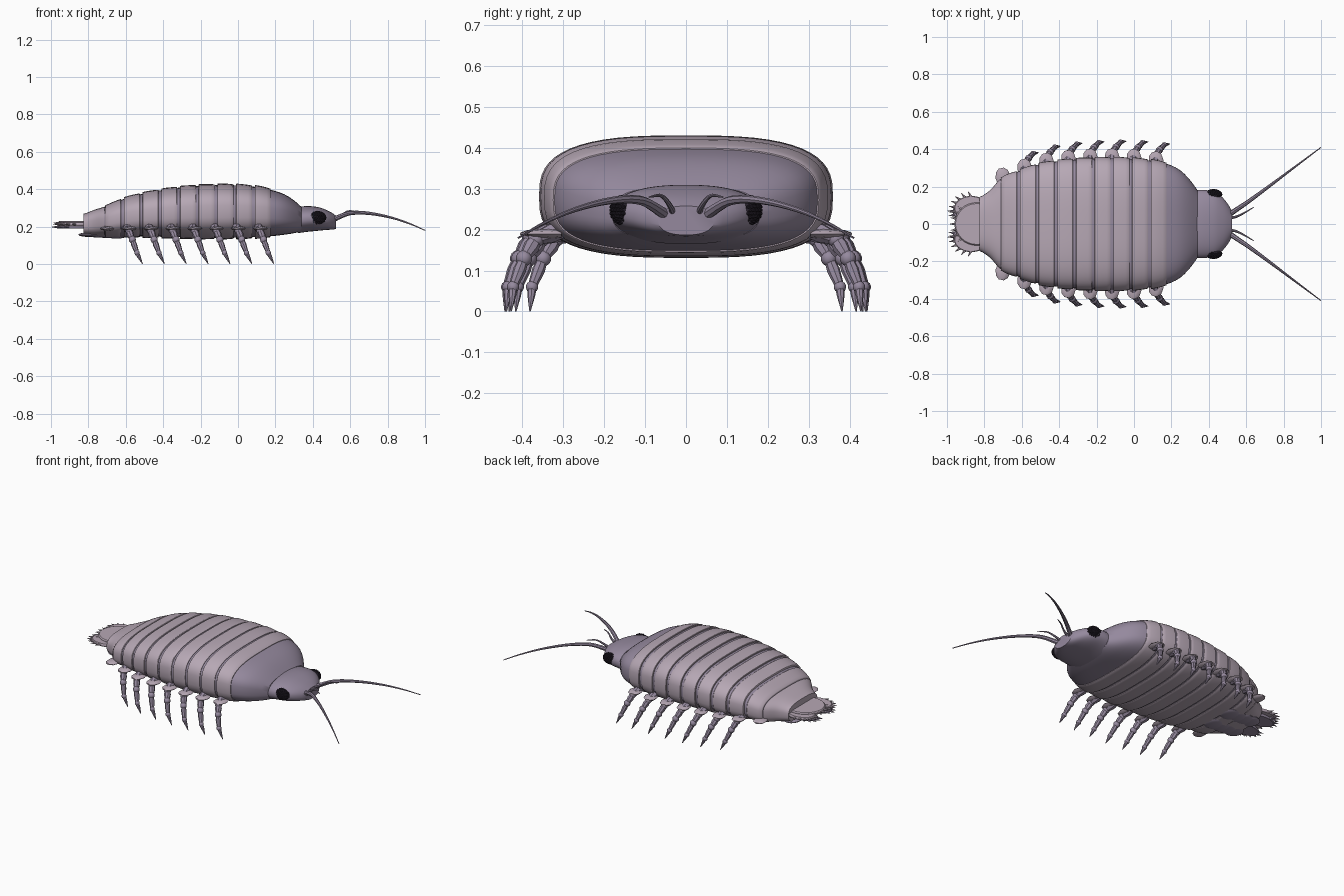
import bpy, bmesh
from math import sin, cos, pi, copysign
from mathutils import Vector, Matrix

if "Cube" in bpy.data.objects:
    bpy.data.objects.remove(bpy.data.objects["Cube"])


def material(name, rgb):
    m = bpy.data.materials.new(name)
    m.diffuse_color = (*rgb, 1)
    m.use_nodes = True
    m.node_tree.nodes["Principled BSDF"].inputs["Base Color"].default_value = m.diffuse_color
    return m


SHELL = material("shell", (0.47, 0.39, 0.46))
SKIN = material("skin", (0.30, 0.25, 0.34))
EYE = material("eye_dark", (0.02, 0.015, 0.025))


def finish(bm, name, mat):
    bmesh.ops.recalc_face_normals(bm, faces=bm.faces)
    me = bpy.data.meshes.new(name)
    bm.to_mesh(me)
    bm.free()
    me.materials.append(mat)
    ob = bpy.data.objects.new(name, me)
    bpy.context.collection.objects.link(ob)
    return ob


def skin_rings(bm, rings):
    vs = [[bm.verts.new(p) for p in r] for r in rings]
    n = len(vs[0])
    for a, b in zip(vs, vs[1:]):
        for i in range(n):
            bm.faces.new((a[i], a[(i + 1) % n], b[(i + 1) % n], b[i]))
    bm.faces.new(vs[0])
    bm.faces.new(vs[-1])


def section(x, w, top, bot, power=2.9, n=56):
    c, h = (top + bot) / 2, (top - bot) / 2
    f = lambda v: copysign(abs(v) ** (2 / power), v)
    return [(x, w * f(cos(2 * pi * i / n)), c + h * f(sin(2 * pi * i / n))) for i in range(n)]


def tube(bm, pts, radii, n=8):
    pts = [Vector(p) for p in pts]
    rings = []
    for i, p in enumerate(pts):
        d = (pts[min(i + 1, len(pts) - 1)] - pts[max(i - 1, 0)]).normalized()
        u = d.cross(Vector((1, 0, 0.3)) if abs(d.x) < 0.6 else Vector((0, 0, 1))).normalized()
        v = d.cross(u)
        rings.append([p + radii[i] * (u * cos(2 * pi * k / n) + v * sin(2 * pi * k / n)) for k in range(n)])
    skin_rings(bm, rings)


def ball(bm, loc, size, seg=12):
    m = Matrix.Translation(loc) @ Matrix.Diagonal((*size, 1))
    bmesh.ops.create_uvsphere(bm, u_segments=seg, v_segments=seg // 2 + 2, radius=1, matrix=m)


def spline(table, x):
    # smooth interpolation of (x, values...) rows
    for i in range(len(table) - 1):
        if x <= table[i + 1][0] or i == len(table) - 2:
            break
    p0, p1 = table[max(i - 1, 0)], table[i]
    p2, p3 = table[i + 1], table[min(i + 2, len(table) - 1)]
    h = p2[0] - p1[0]
    t = min(max((x - p1[0]) / h, 0), 1)
    out = []
    for a, b, c, d in zip(p0[1:], p1[1:], p2[1:], p3[1:]):
        m1 = (c - a) / (p2[0] - p0[0]) * h
        m2 = (d - b) / (p3[0] - p1[0]) * h
        out.append((2*t**3 - 3*t*t + 1)*b + (t**3 - 2*t*t + t)*m1 + (3*t*t - 2*t**3)*c + (t**3 - t*t)*m2)
    return out


# body profile: x, half width, top, bottom
BODY = [(-0.82, 0.14, 0.265, 0.155), (-0.77, 0.175, 0.285, 0.15), (-0.71, 0.24, 0.305, 0.15),
        (-0.62, 0.28, 0.345, 0.15), (-0.50, 0.32, 0.378, 0.148), (-0.30, 0.345, 0.41, 0.143),
        (-0.07, 0.35, 0.422, 0.14), (0.10, 0.337, 0.412, 0.144), (0.19, 0.317, 0.393, 0.15),
        (0.25, 0.285, 0.372, 0.157), (0.30, 0.235, 0.34, 0.165), (0.34, 0.18, 0.305, 0.175)]

bm = bmesh.new()
skin_rings(bm, [section(x, *spline(BODY, x)) for x in [-0.82 + 1.16 * i / 50 for i in range(51)]])
finish(bm, "body_core", SKIN)

# overlapping armour rings
for i in range(9):
    a = -0.71 + 0.1 * i
    bm = bmesh.new()
    rings = []
    for t, o in ((0, -0.006), (0, 0.007), (0.02, 0.009), (0.25, 0.009), (0.5, 0.008),
                 (0.75, 0.007), (0.97, 0.005), (1, 0.003), (1, -0.006)):
        x = a + 0.085 * t
        w, top, bot = spline(BODY, x)
        rings.append(section(x, w + o, top + o, bot - o))
    skin_rings(bm, rings)
    finish(bm, f"shell_ring_{i + 1}", SHELL)

# tail shield
bm = bmesh.new()
rings = []
for i in range(9):
    x = -0.825 + 0.11 * i / 8
    w, top, bot = spline(BODY, x)
    rings.append(section(x, w + 0.005, top + 0.004, bot - 0.004))
skin_rings(bm, rings)
finish(bm, "tail_shield", SHELL)

# head
HEAD = [(0.32, 0.18, 0.305, 0.165), (0.37, 0.182, 0.31, 0.172), (0.43, 0.172, 0.304, 0.178),
        (0.47, 0.145, 0.29, 0.182), (0.50, 0.11, 0.275, 0.184), (0.525, 0.068, 0.258, 0.187)]
bm = bmesh.new()
skin_rings(bm, [section(x, *spline(HEAD, x), power=2.3) for x in [0.32 + 0.205 * i / 16 for i in range(17)]])
finish(bm, "head", SKIN)

# tail fan: flat plates with spines along the rim


def fan_plate(name, cx, cy, rx, ry, z, thick, spikes, mid, spread, mat):
    bm = bmesh.new()
    n = 32
    def ring(zz, s):
        return [(cx + s * rx * cos(2 * pi * k / n), cy + s * ry * sin(2 * pi * k / n), zz) for k in range(n)]
    skin_rings(bm, [ring(z - thick, 0.95), ring(z - thick * 0.4, 1), ring(z + thick * 0.4, 1), ring(z + thick, 0.95)])
    for k in range(spikes):
        ang = mid + spread * (k / (spikes - 1) - 0.5)
        p = Vector((cx + rx * 0.95 * cos(ang), cy + ry * 0.95 * sin(ang), z))
        d = Vector((cos(ang) - 0.5, sin(ang), 0)).normalized()
        tube(bm, [p, p + d * 0.032], [0.008, 0.001], 6)
    finish(bm, name, mat)


fan_plate("tail_fan_middle", -0.84, 0, 0.12, 0.115, 0.22, 0.011, 7, pi, 1.6, SHELL)
for s, side in ((1, "left"), (-1, "right")):
    fan_plate(f"tail_fan_upper_{side}", -0.87, s * 0.085, 0.092, 0.065, 0.213, 0.009, 6, s * 2.5, 1.8, SHELL)
    fan_plate(f"tail_fan_lower_{side}", -0.875, s * 0.065, 0.095, 0.055, 0.198, 0.008, 5, s * 2.7, 1.5, SKIN)

# swimming flaps below the tail
for i in range(4):
    for s, side in ((1, "left"), (-1, "right")):
        bm = bmesh.new()
        ball(bm, (-0.80 + 0.05 * i, s * 0.07, 0.157 - 0.003 * i), (0.055, 0.06, 0.012), 14)
        finish(bm, f"swim_flap_{side}_{i + 1}", SKIN)

for s, side in ((1, "left"), (-1, "right")):
    # compound eye
    bm = bmesh.new()
    base = bmesh.new()
    bmesh.ops.create_icosphere(base, subdivisions=3, radius=1)
    c, r = Vector((0.425, s * 0.157, 0.248)), Vector((0.043, 0.026, 0.032))
    ball(bm, c, r, 18)
    for v in base.verts:
        if v.co.y * s > -0.2:
            bmesh.ops.create_icosphere(bm, subdivisions=1, radius=0.0055,
                                       matrix=Matrix.Translation(c + v.co * r))
    base.free()
    finish(bm, f"eye_{side}", EYE)

    # long antenna and short antennule
    ANT = [(0.49, 0.035, 0.225), (0.53, 0.065, 0.247), (0.60, 0.112, 0.272), (0.70, 0.185, 0.271),
           (0.82, 0.275, 0.248), (0.92, 0.35, 0.215), (1.0, 0.41, 0.18)]
    pts = [(x, *spline(ANT, x)) for x in [0.49 + 0.51 * i / 24 for i in range(25)]]
    bm = bmesh.new()
    tube(bm, [(x, s * y, z) for x, y, z in pts], [0.015 - 0.0125 * (i / 24) ** 0.8 for i in range(25)])
    finish(bm, f"antenna_{side}", SKIN)
    SHORT = [(0.50, 0.03, 0.235), (0.55, 0.04, 0.26), (0.59, 0.06, 0.283), (0.64, 0.09, 0.28)]
    pts = [(x, *spline(SHORT, x)) for x in [0.50 + 0.14 * i / 10 for i in range(11)]]
    bm = bmesh.new()
    tube(bm, [(x, s * y, z) for x, y, z in pts], [0.009 - 0.0007 * i for i in range(11)])
    finish(bm, f"antennule_{side}", SKIN)

    # side plates above the legs
    for i in range(8):
        x = -0.70 + 0.117 * i
        w = spline(BODY, x)[0]
        bm = bmesh.new()
        tube(bm, [(0, -0.03, 0), (0, 0.0, 0), (-0.006, 0.035, 0), (-0.01, 0.052, 0)],
             [0.03, 0.04, 0.033, 0.014], 10)
        bm.transform(Matrix.Translation((x, s * w, 0.19)) @ Matrix.Diagonal((1, s, 0.3, 1)))
        finish(bm, f"side_plate_{side}_{i + 1}", SHELL)

    # seven jointed legs
    for i in range(7):
        x = -0.595 + 0.117 * i
        w = spline(BODY, x)[0]
        J = [Vector((x + dx, s * (w + dy), z)) for dx, dy, z in
             ((0, -0.03, 0.20), (0.012, 0.03, 0.178), (0.03, 0.06, 0.13), (0.055, 0.087, 0.06), (0.085, 0.092, 0.0))]
        bm = bmesh.new()
        for a, b, r1, r2, r3 in zip(J, J[1:], (0.022, 0.016, 0.012, 0.012), (0.024, 0.02, 0.016, 0.009),
                                    (0.016, 0.013, 0.011, 0.0015)):
            tube(bm, [a, a.lerp(b, 0.4), b], [r1, r2, r3])
        for j, r in zip(J[1:4], (0.021, 0.02, 0.015)):
            ball(bm, j, (r, r, r), 10)
        finish(bm, f"leg_{side}_{i + 1}", SKIN)

# smooth shading with crisp edges
bpy.ops.object.select_all(action='SELECT')
bpy.context.view_layer.objects.active = bpy.data.objects["head"]
bpy.ops.object.shade_smooth_by_angle(angle=0.6)
